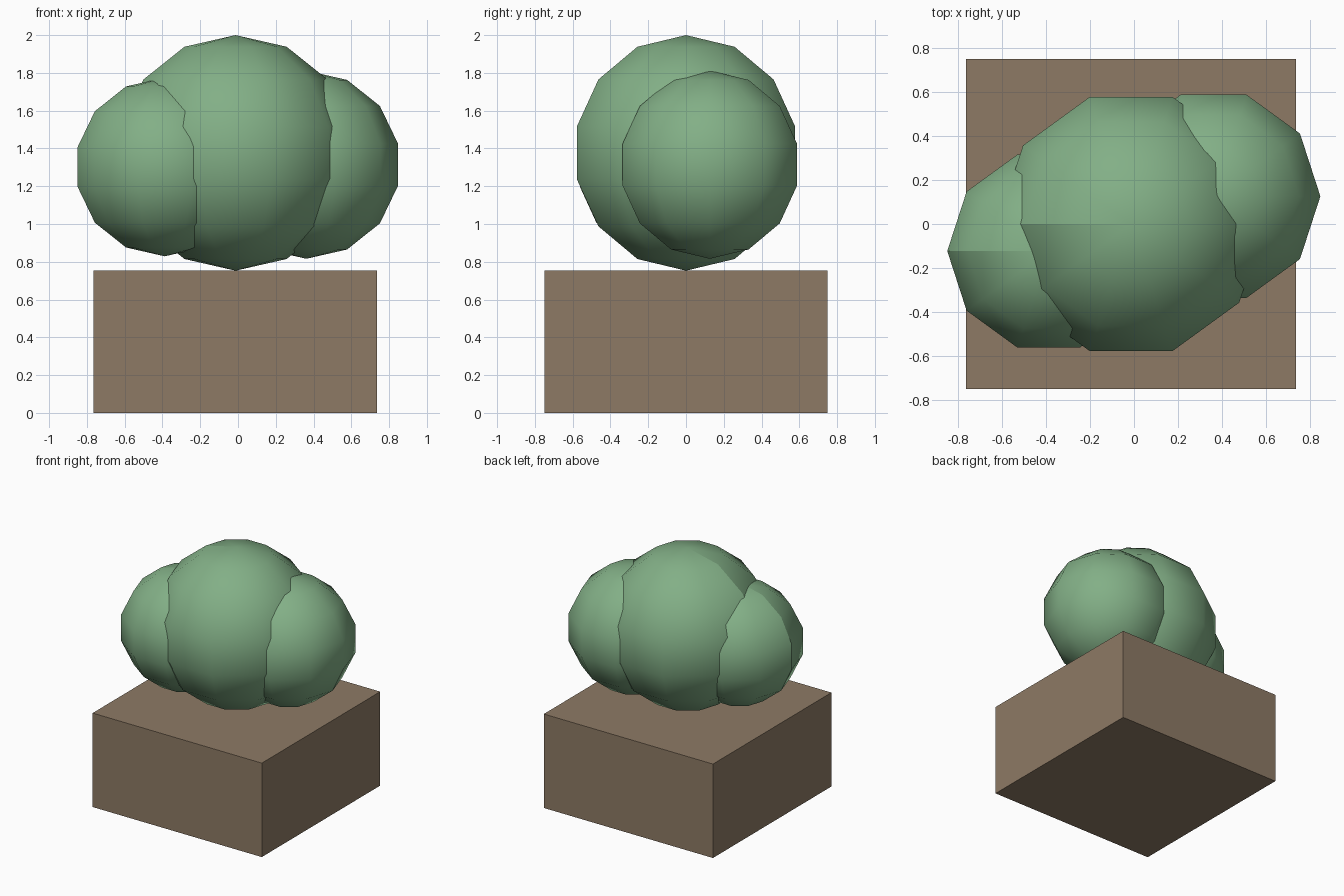
import bpy, bmesh
from math import pi, sin, cos
from mathutils import Matrix

if "Cube" in bpy.data.objects:
    bpy.data.objects.remove(bpy.data.objects["Cube"], do_unlink=True)


def make_material(name, rgb):
    mat = bpy.data.materials.new(name)
    mat.use_nodes = True
    colour = (*rgb, 1.0)
    mat.diffuse_color = colour
    mat.node_tree.nodes["Principled BSDF"].inputs["Base Color"].default_value = colour
    return mat


def add_object(name, bm, mat, location):
    bmesh.ops.recalc_face_normals(bm, faces=bm.faces)
    mesh = bpy.data.meshes.new(name)
    bm.to_mesh(mesh)
    bm.free()
    mesh.materials.append(mat)
    obj = bpy.data.objects.new(name, mesh)
    obj.location = location
    bpy.context.collection.objects.link(obj)
    return obj


def foliage_ball(name, radius, location, mat, segments=10, rings=7):
    """Low-poly smooth ball: a half-circle profile spun around z, seam on -x."""
    bm = bmesh.new()
    arc = [pi * i / rings for i in range(rings + 1)]
    profile = [bm.verts.new((-radius * sin(a), 0, radius * cos(a))) for a in arc]
    edges = [bm.edges.new(pair) for pair in zip(profile, profile[1:])]
    bmesh.ops.spin(bm, geom=profile + edges, axis=(0, 0, 1), cent=(0, 0, 0),
                   angle=2 * pi, steps=segments)
    bmesh.ops.remove_doubles(bm, verts=bm.verts, dist=0.001)
    for face in bm.faces:
        face.smooth = True
    # Crease the seam meridian
    for edge in bm.edges:
        if all(abs(v.co.y) < 0.001 and v.co.x < 0.001 for v in edge.verts):
            edge.smooth = False
    return add_object(name, bm, mat, location)


green = make_material("leaf green", (0.225, 0.43, 0.24))
brown = make_material("planter brown", (0.27, 0.195, 0.13))

# Planter block
bm = bmesh.new()
bmesh.ops.create_cube(bm, size=1, matrix=Matrix.Diagonal((1.5, 1.5, 0.753, 1)))
add_object("planter_box", bm, brown, (-0.014, 0, 0.3765))

# Three overlapping foliage balls
foliage_ball("foliage_centre", 0.6235, (-0.013, 0, 1.3765), green)
foliage_ball("foliage_right", 0.473, (-0.388, -0.123, 1.302), green)
foliage_ball("foliage_left", 0.498, (0.362, 0.126, 1.314), green)
